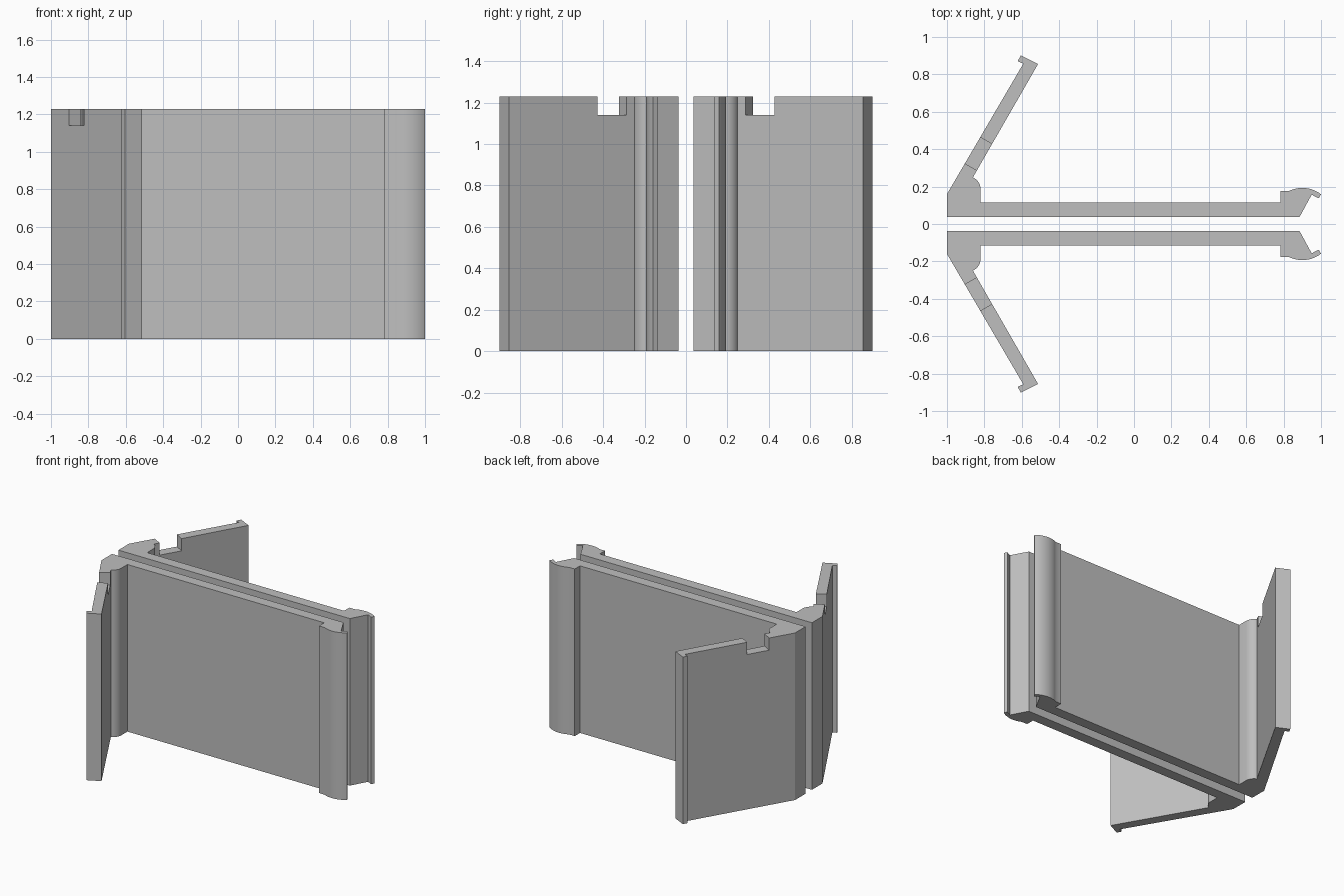
import bpy, bmesh
from math import sin, cos, radians
from mathutils import Vector, Matrix

cube = bpy.data.objects.get("Cube")
if cube:
    bpy.data.objects.remove(cube)

HEIGHT = 1.23
WING_FOOT = Vector((-1.0, 0.16, 0))
WING_ANGLE = radians(60)

grey = bpy.data.materials.new("plain grey")
grey.use_nodes = True
COLOUR = (0.52, 0.52, 0.52, 1)
grey.diffuse_color = COLOUR
grey.node_tree.nodes["Principled BSDF"].inputs["Base Color"].default_value = COLOUR


def arc(cx, cy, r, start, end, steps=12):
    angles = [radians(start + (end - start) * i / steps) for i in range(steps + 1)]
    return [(cx + r * cos(a), cy + r * sin(a)) for a in angles]


def plan_profile():
    """Plan of one panel: long wall, clip lip, rounded corner, slanted wing."""
    wall = [(-1, 0.037), (0.885, 0.037)]
    clip = [(0.95, 0.157), (0.987, 0.137)] + arc(0.9, 0.03, 0.163, 52, 116)
    clip += [(0.783, 0.176), (0.783, 0.115)]
    corner = [(-0.82, 0.115)] + arc(-0.89, 0.185, 0.07, 0, 66)
    wing = [(-0.513, 0.855), (-0.605, 0.901), (-0.622, 0.871), (-0.592, 0.857)]
    return wall + clip + corner + wing + [tuple(WING_FOOT.xy)]


def finish(name, bm):
    bmesh.ops.recalc_face_normals(bm, faces=bm.faces)
    mesh = bpy.data.meshes.new(name)
    bm.to_mesh(mesh)
    bm.free()
    obj = bpy.data.objects.new(name, mesh)
    bpy.context.collection.objects.link(obj)
    return obj


def build_panel(name, side):
    # Extruded panel
    bm = bmesh.new()
    base = bm.faces.new([bm.verts.new((x, side * y, 0)) for x, y in plan_profile()])
    top = bmesh.ops.extrude_face_region(bm, geom=[base])["geom"]
    bmesh.ops.translate(bm, vec=(0, 0, HEIGHT),
                        verts=[v for v in top if isinstance(v, bmesh.types.BMVert)])
    panel = finish(name, bm)
    panel.data.materials.append(grey)

    # Notch through the top edge of the wing
    along = Vector((cos(WING_ANGLE), sin(WING_ANGLE), 0))
    centre = WING_FOOT + along * 0.271
    centre.y *= side
    bm = bmesh.new()
    bmesh.ops.create_cube(bm, size=1, matrix=Matrix.Translation((centre.x, centre.y, HEIGHT))
                          @ Matrix.Rotation(side * WING_ANGLE, 4, "Z")
                          @ Matrix.Diagonal((0.162, 0.3, 0.18, 1)))
    cutter = finish("notch_cutter", bm)
    cutter.hide_render = True
    cut = panel.modifiers.new("notch", "BOOLEAN")
    cut.operation = "DIFFERENCE"
    cut.solver = "EXACT"
    cut.object = cutter

    bpy.ops.object.select_all(action="DESELECT")
    panel.select_set(True)
    bpy.context.view_layer.objects.active = panel
    bpy.ops.object.modifier_apply(modifier=cut.name)
    bpy.data.objects.remove(cutter)
    bpy.ops.object.shade_smooth_by_angle(angle=radians(25))


build_panel("rear_panel", 1)
build_panel("front_panel", -1)
